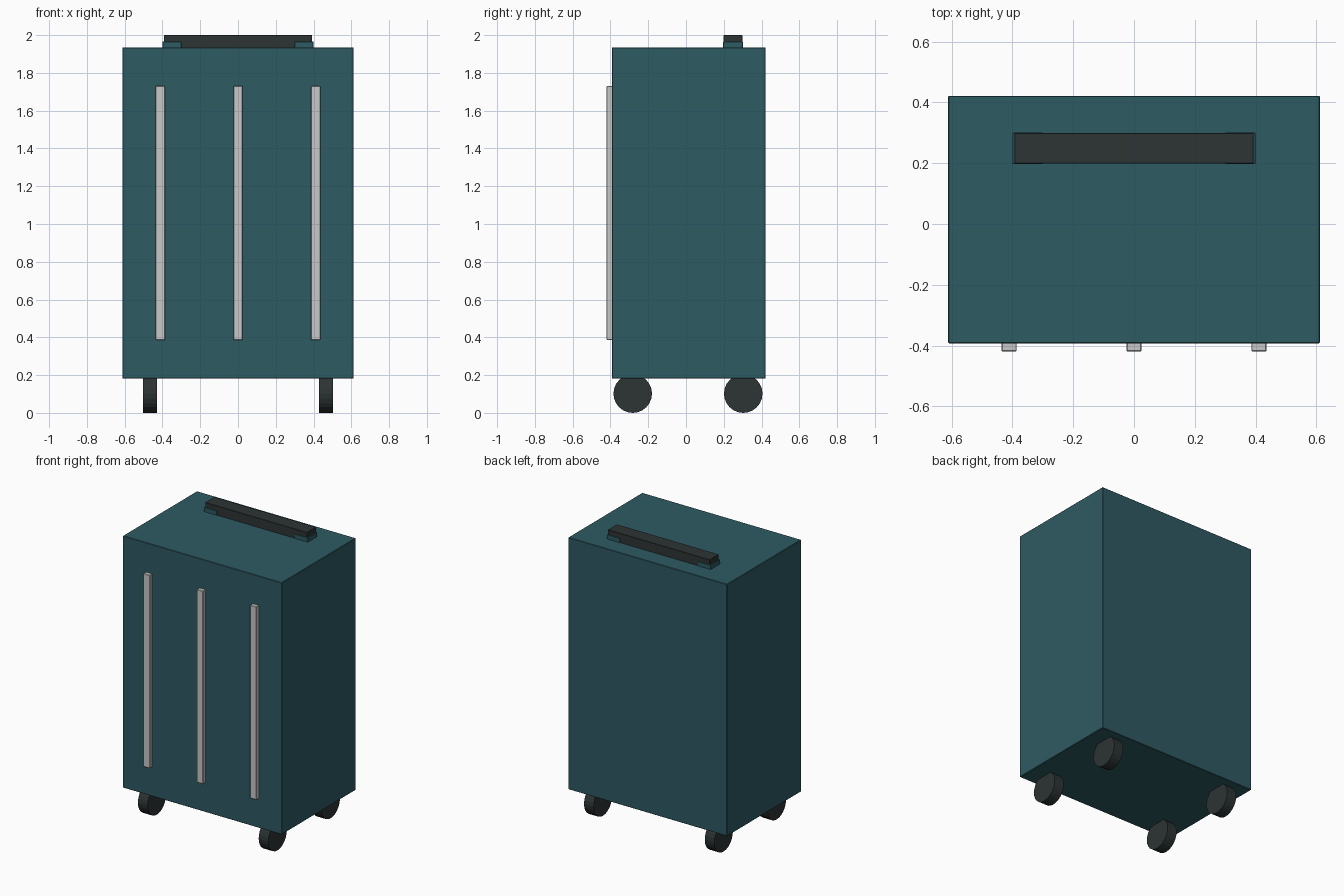
import bpy
import math

if "Cube" in bpy.data.objects:
    bpy.data.objects.remove(bpy.data.objects["Cube"])


def material(name, rgb):
    m = bpy.data.materials.new(name)
    m.diffuse_color = (*rgb, 1.0)
    m.use_nodes = True
    m.node_tree.nodes["Principled BSDF"].inputs["Base Color"].default_value = m.diffuse_color
    return m


teal = material("teal shell", (0.027, 0.103, 0.123))
dark = material("dark rubber", (0.026, 0.034, 0.034))
grey = material("light grey trim", (0.58, 0.58, 0.58))


def box(name, lo, hi, mat, bevel=0.0):
    """Box between two corners, with an optional small edge bevel."""
    bpy.ops.mesh.primitive_cube_add(
        size=1, location=[(a + b) / 2 for a, b in zip(lo, hi)])
    ob = bpy.context.object
    ob.name = name
    ob.scale = [b - a for a, b in zip(lo, hi)]
    bpy.ops.object.transform_apply(location=False, rotation=False, scale=True)
    ob.data.materials.append(mat)
    if bevel:
        mod = ob.modifiers.new("edge bevel", "BEVEL")
        mod.width = bevel
        mod.segments = 1
    return ob


# Suitcase shell
box("case_body", (-0.612, -0.393, 0.181), (0.612, 0.422, 1.935), teal, 0.003)

# Vertical trim strips on the front
for i, x in enumerate((-0.411, 0, 0.411)):
    box(f"front_strip_{i + 1}", (x - 0.025, -0.42, 0.385),
        (x + 0.025, -0.385, 1.73), grey, 0.003)

# Top handle with a mount at each end
box("handle_grip", (-0.393, 0.199, 1.93), (0.393, 0.299, 2.0), dark, 0.002)
for side, x in (("left", -0.35), ("right", 0.35)):
    box(f"handle_mount_{side}", (x - 0.05, 0.197, 1.925),
        (x + 0.05, 0.301, 1.966), teal, 0.002)

# Four wheels tucked slightly into the base
for side, x in (("left", -0.465), ("right", 0.465)):
    for end, y in (("front", -0.282), ("back", 0.303)):
        bpy.ops.mesh.primitive_cylinder_add(
            vertices=24, radius=0.102, depth=0.074,
            location=(x, y, 0.102), rotation=(0, math.pi / 2, 0))
        wheel = bpy.context.object
        wheel.name = f"wheel_{end}_{side}"
        wheel.data.materials.append(dark)
